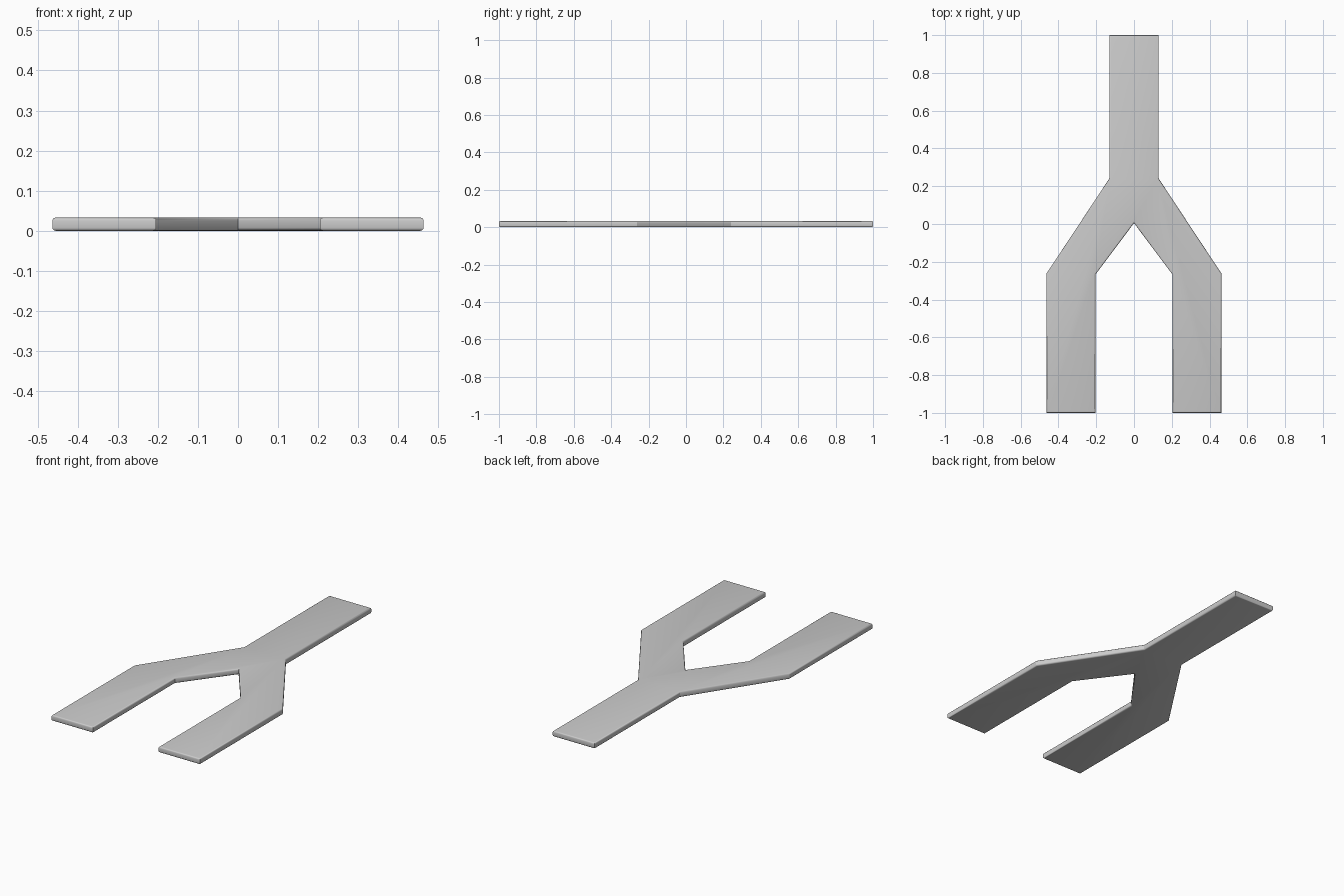
import bpy, bmesh

if "Cube" in bpy.data.objects:
    bpy.data.objects.remove(bpy.data.objects["Cube"])

THICK = 0.033
BEVEL = 0.008

# Right half of the forked outline, from the stem end round to the crotch
half = [(0.131, 1.0), (0.131, 0.24), (0.463, -0.262), (0.463, -1.0),
        (0.204, -1.0), (0.204, -0.268), (0.0, 0.005)]
outline = half + [(-x, y) for x, y in reversed(half[:-1])]

# Flat plate extruded from the outline
bm = bmesh.new()
base = bm.faces.new([bm.verts.new((x, y, 0)) for x, y in outline])
ext = bmesh.ops.extrude_face_region(bm, geom=[base], use_keep_orig=True)
top = [g for g in ext["geom"] if isinstance(g, bmesh.types.BMVert)]
bmesh.ops.translate(bm, verts=top, vec=(0, 0, THICK))
bmesh.ops.recalc_face_normals(bm, faces=bm.faces[:])

# Rounded upper and lower rims, crisp vertical corners
rims = [e for e in bm.edges if abs(e.verts[0].co.z - e.verts[1].co.z) < 1e-5]
bmesh.ops.bevel(bm, geom=rims, offset=BEVEL, segments=3, profile=0.5, affect='EDGES')
bmesh.ops.recalc_face_normals(bm, faces=bm.faces[:])

mesh = bpy.data.meshes.new("forked_plate")
bm.to_mesh(mesh)
bm.free()
plate = bpy.data.objects.new("forked_plate", mesh)
bpy.context.collection.objects.link(plate)
bpy.context.view_layer.objects.active = plate
plate.select_set(True)
bpy.ops.object.shade_smooth_by_angle(angle=0.55)
